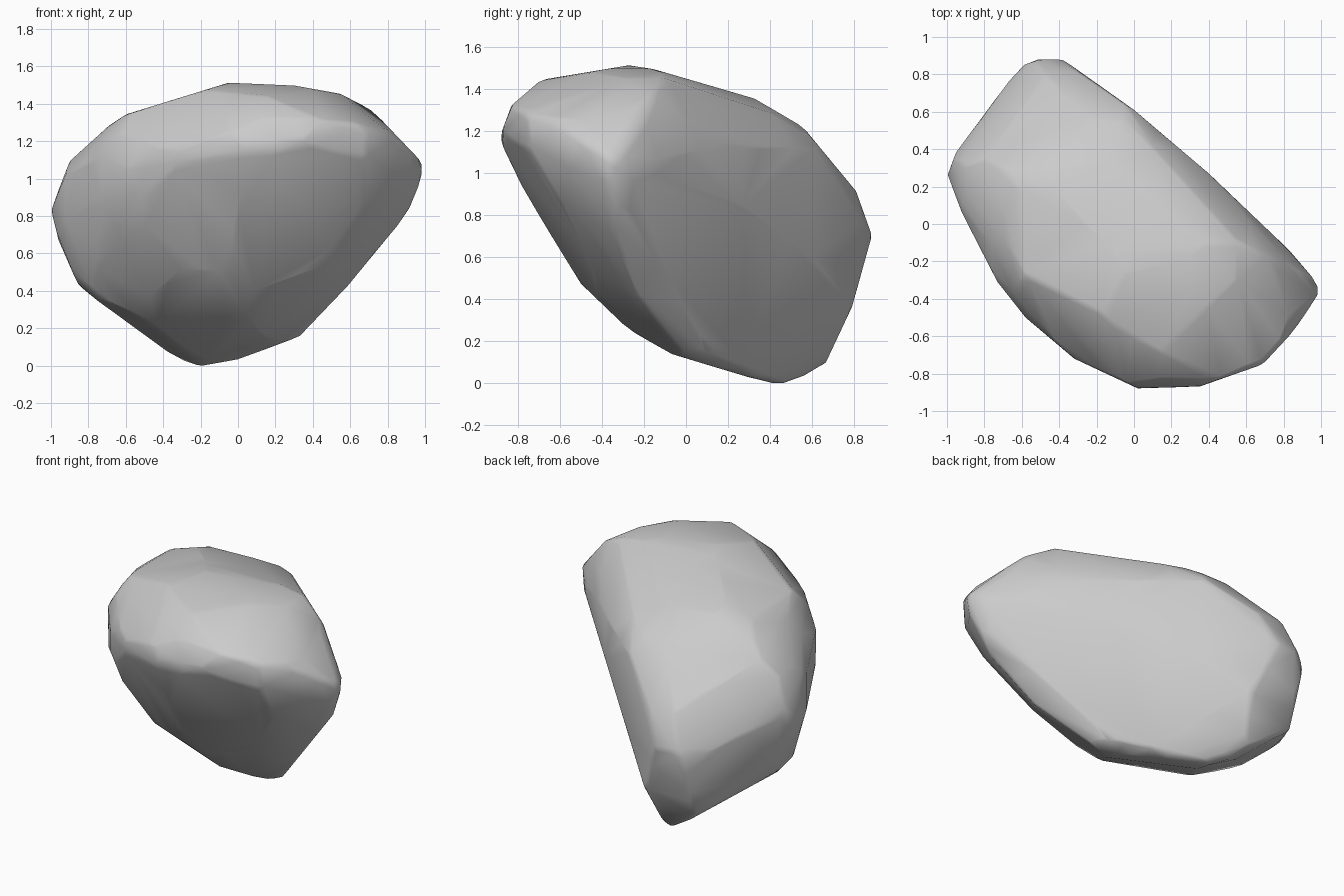
import bpy
import bmesh
import math
from mathutils import Vector

cube = bpy.data.objects.get("Cube")
if cube:
    bpy.data.objects.remove(cube, do_unlink=True)

CENTRE = Vector((0, 0, 0.76))


def chisel(outline, turn, tilt):
    """Cutting planes (normal, distance) along an outline seen from one direction."""
    turn, tilt = math.radians(turn), math.radians(tilt)
    toward = Vector((math.sin(turn), -math.cos(turn), 0))
    across = Vector((math.cos(turn), math.sin(turn), 0))
    upward = Vector((0, 0, math.cos(tilt))) - toward * math.sin(tilt)
    planes = []
    for (u, v), (next_u, next_v) in zip(outline, outline[1:] + outline[:1]):
        normal = (across * (next_v - v) - upward * (next_u - u)).normalized()
        distance = normal.dot(across * u + upward * v)
        if distance < 0:
            normal, distance = -normal, -distance
        planes.append((normal, distance))
    return planes


def chip(a, b, c):
    """Cutting plane of a single broad facet through three corners."""
    a, b, c = (Vector(corner) - CENTRE for corner in (a, b, c))
    normal = (b - a).cross(c - a).normalized()
    if normal.dot(a) < 0:
        normal = -normal
    return normal, normal.dot(a) + 0.005


# Outlines of the stone, measured from its middle
front_outline = [
    (-1, .08), (-.9, .34), (-.69, .53), (-.6, .59), (-.05, .76), (.3, .745),
    (.55, .7), (.72, .61), (1, .32), (.93, .09), (.55, -.38), (.35, -.59),
    (0, -.72), (-.22, -.76), (-.41, -.67), (-.8, -.37), (-.86, -.31), (-.96, -.08)]
side_outline = [
    (-.89, .41), (-.83, .57), (-.69, .69), (-.27, .76), (-.15, .74), (.33, .6),
    (.48, .53), (.57, .45), (.81, .16), (.885, -.05), (.79, -.39), (.65, -.69),
    (.44, -.76), (.28, -.72), (-.15, -.59), (-.22, -.55), (-.5, -.28), (-.76, .14)]
plan_outline = [
    (-.5, .89), (-.38, .88), (0, .61), (.4, .27), (.82, -.13), (1, -.33),
    (.94, -.48), (.69, -.75), (.35, -.87), (.02, -.88), (-.32, -.72), (-.58, -.5),
    (-.73, -.31), (-.92, .06), (-1, .27), (-.89, .53), (-.59, .85)]
pointed_end_outline = [
    (-.78, .4), (-.69, .53), (-.6, .63), (-.4, .74), (-.15, .755), (.07, .7),
    (.23, .65), (.32, .59), (.51, .29), (.63, -.06), (.57, -.25), (.26, -.63),
    (.17, -.65), (-.08, -.58), (-.5, -.3), (-.69, -.05), (-.78, .17)]
blunt_end_outline = [
    (-.62, .64), (-.48, .79), (-.28, .87), (-.07, .91), (.27, .9), (.54, .72),
    (.68, .57), (.78, .25), (.78, .08), (.72, -.22), (.64, -.5), (.55, -.59),
    (.02, -.88), (-.09, -.92), (-.14, -.88), (-.25, -.68), (-.61, .5)]
flat_face_outline = [
    (-1.03, .4), (-.94, .51), (-.69, .68), (-.5, .73), (.28, .63), (.52, .55),
    (.85, .32), (.95, .13), (1.01, -.01), (.99, -.18), (.87, -.42), (.72, -.5),
    (.36, -.6), (-.18, -.54), (-.6, -.25), (-.9, .07), (-1, .26)]

planes = (chisel(front_outline, 0, 0)
          + chisel(side_outline, 90, 0)
          + chisel(plan_outline, 0, 90)
          + chisel(pointed_end_outline, 35, 25)
          + chisel(blunt_end_outline, 215, 25)
          + chisel(flat_face_outline, 145, -25))

# Broad facets below the front brow, meeting it along a hard ridge
brow_left, brow_mid = (-.32, -.72, 1.1), (.02, -.88, 1.16)
brow_right, brow_end = (.35, -.87, 1.2), (.69, -.75, 1.13)
planes += [
    chip(brow_right, brow_end, (.55, -.3, .38)),
    chip(brow_end, (.87, -.58, 1.14), (.8, -.38, .74)),
    chip(brow_mid, brow_left, (-.1, -.5, .48))]

# Shoulder above the brow and the rear end facet
planes += [
    chip((-.34, -.75, 1.12), (-.6, -.22, 1.39), (.1, -.72, 1.47)),
    chip((-.59, .85, .6), (-.79, .63, .87), (-.8, .45, .39))]

# Ball whose surface is pulled in to the nearest cutting plane
bm = bmesh.new()
bmesh.ops.create_icosphere(bm, subdivisions=7, radius=1)
for vert in bm.verts:
    ray = vert.co.normalized()
    reach = 2.0
    for normal, distance in planes:
        slope = normal.dot(ray)
        if slope > 0.05:
            reach = min(reach, distance / slope)
    vert.co = ray * reach

# Wear the ridges down slightly, then stand the stone on the ground
for _ in range(3):
    bmesh.ops.smooth_vert(bm, verts=bm.verts, factor=0.5,
                          use_axis_x=True, use_axis_y=True, use_axis_z=True)
lowest = min(vert.co.z for vert in bm.verts)
bmesh.ops.translate(bm, verts=bm.verts, vec=(0, 0, -lowest))

mesh = bpy.data.meshes.new("boulder")
bm.to_mesh(mesh)
bm.free()
boulder = bpy.data.objects.new("boulder", mesh)
bpy.context.collection.objects.link(boulder)

# Plain stone colour
stone = bpy.data.materials.new("stone_grey")
stone.use_nodes = True
colour = (0.6, 0.6, 0.6, 1)
stone.diffuse_color = colour
for node in stone.node_tree.nodes:
    if node.type == 'BSDF_PRINCIPLED':
        node.inputs["Base Color"].default_value = colour
mesh.materials.append(stone)

# Reduce to broad facets, then shade smoothly across the soft ones
for other in bpy.context.selected_objects:
    other.select_set(False)
boulder.select_set(True)
bpy.context.view_layer.objects.active = boulder
facets = boulder.modifiers.new("facets", 'DECIMATE')
facets.ratio = 0.008
bpy.ops.object.modifier_apply(modifier=facets.name)
bpy.ops.object.shade_smooth_by_angle(angle=math.radians(40))
